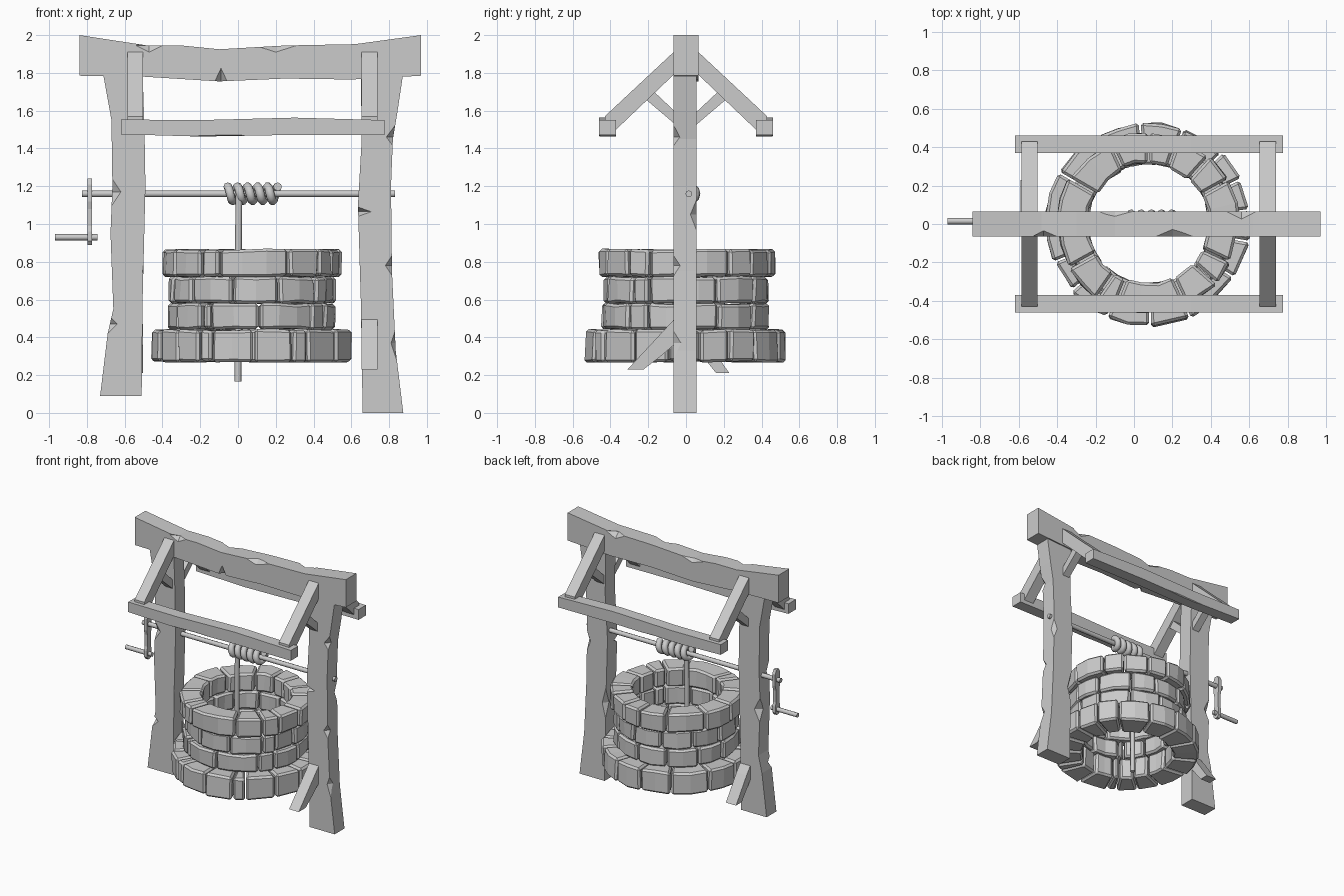
import bpy, bmesh, math, random
from mathutils import Vector

if "Cube" in bpy.data.objects:
    bpy.data.objects.remove(bpy.data.objects["Cube"])

random.seed(4)


def finish(bm, name):
    bmesh.ops.recalc_face_normals(bm, faces=bm.faces)
    me = bpy.data.meshes.new(name)
    bm.to_mesh(me)
    bm.free()
    ob = bpy.data.objects.new(name, me)
    bpy.context.collection.objects.link(ob)
    return ob


def apply(ob, mod):
    bpy.context.view_layer.objects.active = ob
    bpy.ops.object.modifier_apply(modifier=mod.name)


def prism(name, pts, a, b, along='y'):
    """Extrude an outline: (x, z) along y, or (y, z) along x."""
    bm = bmesh.new()
    place = (lambda p, d: (p[0], d, p[1])) if along == 'y' else (lambda p, d: (d, p[0], p[1]))
    lo = [bm.verts.new(place(p, a)) for p in pts]
    hi = [bm.verts.new(place(p, b)) for p in pts]
    bm.faces.new(lo)
    bm.faces.new(hi)
    n = len(pts)
    for i in range(n):
        bm.faces.new((lo[i], lo[(i + 1) % n], hi[(i + 1) % n], hi[i]))
    return finish(bm, name)


def chip(ob, chips):
    """Carve octahedral nicks: (x, y, z, half x, half y, half z)."""
    for x, y, z, a, b, c in chips:
        bm = bmesh.new()
        bmesh.ops.create_uvsphere(bm, u_segments=4, v_segments=2, radius=1)
        for v in bm.verts:
            v.co = Vector((x + v.co.x * a, y + v.co.y * b, z + v.co.z * c))
        cutter = finish(bm, "nick_cutter")
        cutter.hide_render = True
        mod = ob.modifiers.new("nick", 'BOOLEAN')
        mod.operation, mod.object, mod.solver = 'DIFFERENCE', cutter, 'EXACT'
        apply(ob, mod)
        bpy.data.objects.remove(cutter)


def tube(name, pts, radius, res=2):
    cu = bpy.data.curves.new(name, 'CURVE')
    cu.dimensions = '3D'
    cu.bevel_depth, cu.bevel_resolution, cu.use_fill_caps = radius, res, True
    sp = cu.splines.new('POLY')
    sp.points.add(len(pts) - 1)
    for p, co in zip(sp.points, pts):
        p.co = (*co, 1)
    ob = bpy.data.objects.new(name, cu)
    bpy.context.collection.objects.link(ob)
    bpy.ops.object.select_all(action='DESELECT')
    ob.select_set(True)
    bpy.context.view_layer.objects.active = ob
    bpy.ops.object.convert(target='MESH')
    bpy.ops.object.shade_smooth_by_angle(angle=math.radians(50))


def stone_course(name, z0, z1, ri, ro, joints):
    """Ring of bevelled wedge stones; joint angles run from -y towards +x."""
    bm = bmesh.new()
    for i, start in enumerate(joints):
        end = joints[i + 1] if i + 1 < len(joints) else joints[0] + 360
        start, end = math.radians(start), math.radians(end)
        steps = max(1, round((end - start) / 0.28))
        push = random.uniform(-0.008, 0.006)
        sections = []
        for s in range(steps + 1):
            t = start + (end - start) * s / steps
            sec = []
            for r, z in ((ri, z0), (ro, z0), (ro, z1), (ri, z1)):
                gap = 0.005 / r * (1 if s == 0 else -1 if s == steps else 0)
                rr = r + push + random.uniform(-0.007, 0.007)
                sec.append(bm.verts.new((0.075 + rr * math.sin(t + gap), -rr * math.cos(t + gap),
                                         z + random.uniform(-0.005, 0.005))))
            sections.append(sec)
        bm.faces.new(sections[0])
        bm.faces.new(sections[-1])
        for p, q in zip(sections, sections[1:]):
            for k in range(4):
                bm.faces.new((p[k], p[(k + 1) % 4], q[(k + 1) % 4], q[k]))
    ob = finish(bm, name)
    mod = ob.modifiers.new("worn_edges", 'BEVEL')
    mod.width, mod.segments, mod.angle_limit = 0.014, 1, math.radians(40)
    apply(ob, mod)


# Stone well wall
stone_course("base_stones", 0.27, 0.44, 0.335, 0.53,
             [-68, -49, -32, -24, 1, 24, 34, 58, 80, 98, 116, 134, 160, 185, 210, 240, 265])
stone_course("lower_stones", 0.442, 0.578, 0.32, 0.445,
             [-63, -37, -30, 5, 46, 62, 90, 113, 144, 175, 205, 235, 262])
stone_course("middle_stones", 0.58, 0.72, 0.32, 0.44,
             [-75, -48, -14, 19, 50, 63, 85, 112, 145, 170, 200, 230, 258])
stone_course("top_stones", 0.722, 0.865, 0.315, 0.472,
             [-61, -35, -22, 25, 49, 65, 88, 119, 138, 161, 180, 205, 240, 268])

# Rough timber posts
left = prism("left_post", [(-0.73, 0.09), (-0.51, 0.09), (-0.505, 0.6), (-0.49, 1.2), (-0.495, 1.5),
                           (-0.505, 1.8), (-0.715, 1.8), (-0.67, 1.55), (-0.665, 1.2), (-0.675, 0.95),
                           (-0.66, 0.55), (-0.69, 0.42)], -0.065, 0.055)
chip(left, [(-0.68, -0.065, 1.17, 0.06, 0.04, 0.09), (-0.69, -0.065, 0.47, 0.05, 0.04, 0.05),
            (-0.49, -0.065, 0.75, 0.015, 0.05, 0.14), (-0.675, 0.055, 0.9, 0.05, 0.04, 0.1)])
right = prism("right_post", [(0.66, 0), (0.875, 0), (0.835, 0.33), (0.815, 0.75), (0.81, 1.2),
                             (0.82, 1.45), (0.845, 1.6), (0.875, 1.8), (0.65, 1.8), (0.655, 1.45),
                             (0.635, 1.1), (0.65, 0.6)], -0.065, 0.055)
chip(right, [(0.635, -0.065, 1.065, 0.07, 0.04, 0.025), (0.83, -0.065, 1.46, 0.045, 0.04, 0.06),
             (0.82, -0.065, 0.78, 0.04, 0.04, 0.06), (0.84, -0.065, 0.37, 0.03, 0.05, 0.09),
             (0.82, 0.055, 1.05, 0.04, 0.04, 0.1), (0.65, 0.055, 0.6, 0.03, 0.04, 0.12)])

# Ridge beam
ridge = prism("ridge_beam", [(-0.84, 1.785), (-0.5, 1.78), (-0.1, 1.755), (0.25, 1.77), (0.6, 1.765),
                             (0.97, 1.785), (0.97, 2.0), (0.62, 1.952), (0.25, 1.945), (-0.1, 1.925),
                             (-0.3, 1.945), (-0.48, 1.945), (-0.84, 2.0)], -0.065, 0.065)
chip(ridge, [(-0.09, -0.065, 1.75, 0.035, 0.04, 0.075), (-0.47, -0.065, 1.945, 0.07, 0.03, 0.035),
             (0.2, -0.065, 1.945, 0.11, 0.04, 0.035), (0.56, 0.065, 1.95, 0.08, 0.04, 0.04),
             (-0.1, 0.065, 1.93, 0.09, 0.03, 0.03)])

# Roof frame: rafters, knee braces and eave rails on both slopes
for s, side in ((-1, "front"), (1, "back")):
    for x0, x1, end in ((-0.585, -0.503, "left"), (0.653, 0.738, "right")):
        prism(f"{side}_{end}_rafter", [(s * y, z) for y, z in
              ((0.055, 1.92), (0.43, 1.57), (0.43, 1.49), (0.37, 1.5), (0.055, 1.80))], x0, x1, 'x')
        prism(f"{side}_{end}_knee_brace", [(s * y, z) for y, z in
              ((0.02, 1.50), (0.06, 1.53), (0.225, 1.67), (0.18, 1.71), (0.02, 1.56))],
              x0 + 0.012, x1 - 0.012, 'x')
    rail = prism(f"{side}_eave_rail", [(-0.62, 1.475), (-0.2, 1.463), (0.3, 1.472), (0.775, 1.47),
                 (0.775, 1.55), (0.3, 1.563), (-0.2, 1.55), (-0.62, 1.553)], s * 0.37, s * 0.46)
    chip(rail, [(-0.05, s * 0.46, 1.46, 0.4, 0.015, 0.012)])

# Foot braces
foot = [(0.04, 0.52), (0.31, 0.23), (0.225, 0.23), (0.14, 0.295), (0.04, 0.38)]
prism("right_foot_brace", [(-y, z) for y, z in foot], 0.655, 0.738, 'x')
prism("left_foot_brace", [(0.04, 0.47), (0.1, 0.395), (0.23, 0.21), (0.16, 0.21), (0.04, 0.36)],
      -0.59, -0.503, 'x')

# Windlass: axle, crank arm and handle
CY, CZ = 0.015, 1.16
tube("axle", [(-0.825, CY, CZ), (0.83, CY, CZ)], 0.018)
prism("crank_arm", [(CY + y, z) for y, z in
      ((-0.03, 1.12), (-0.03, 1.21), (-0.015, 1.24), (0.015, 1.24), (0.03, 1.21), (0.03, 1.12),
       (0.02, 1.08), (0.02, 0.99), (0.028, 0.96), (0.028, 0.91), (0.012, 0.89), (-0.012, 0.89),
       (-0.028, 0.91), (-0.028, 0.96), (-0.02, 0.99), (-0.02, 1.08))], -0.797, -0.772, 'x')
tube("crank_handle", [(-0.97, CY, 0.93), (-0.745, CY, 0.93)], 0.017)

# Rope wound on the axle, with a hanging end
turns, per = 5, 12
coil = [(-0.055 + 0.265 * i / (turns * per), CY - 0.038 * math.sin(2 * math.pi * i / per),
         CZ + 0.038 * math.cos(2 * math.pi * i / per)) for i in range(turns * per + 1)]
tube("rope_coil", coil, 0.023)
tube("hanging_rope", [(0.005, CY - 0.03, 1.15), (0.002, CY - 0.03, 0.85), (0.0, CY - 0.03, 0.165)], 0.018)
